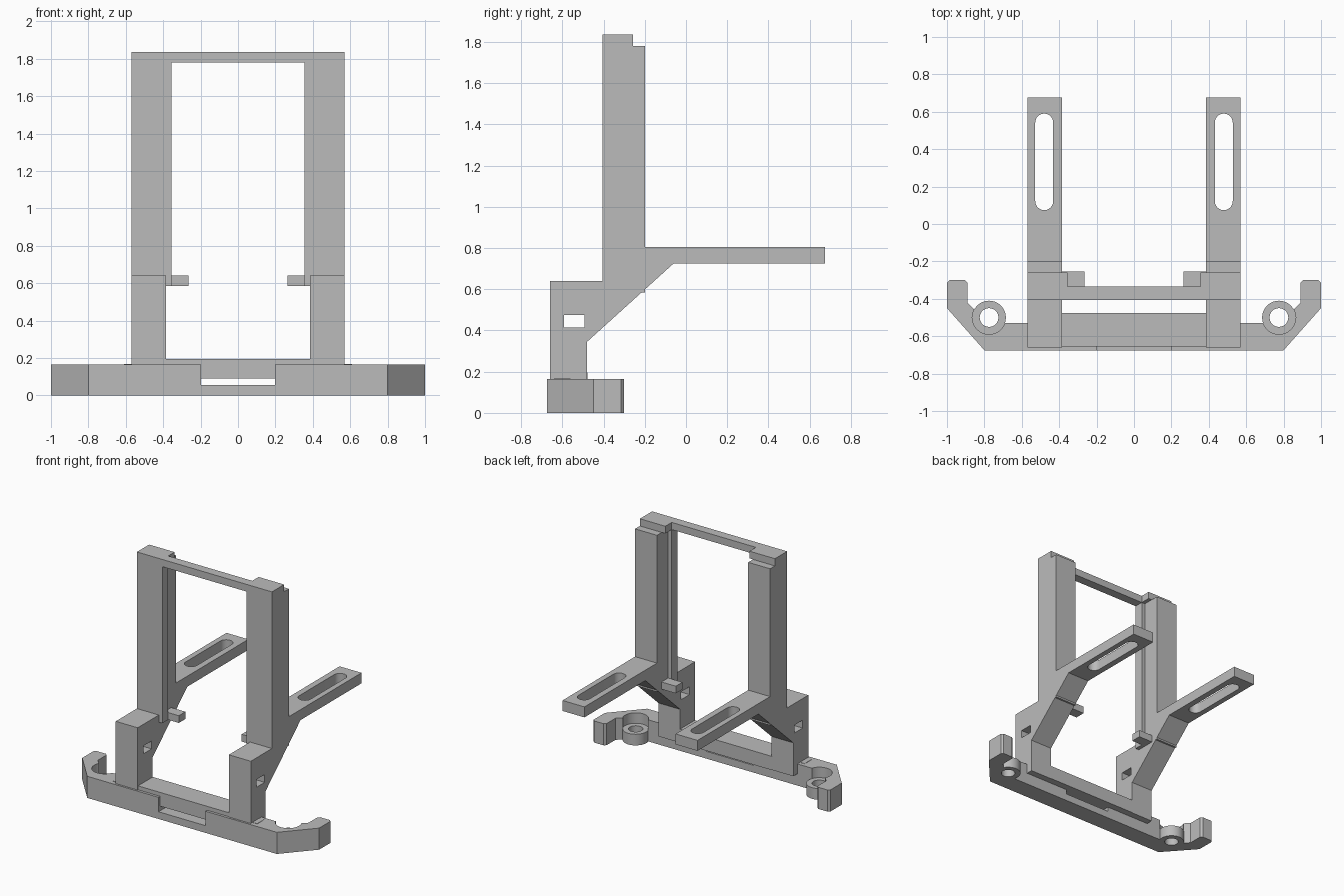
import bpy, bmesh, math
from mathutils import Vector

if "Cube" in bpy.data.objects:
    bpy.data.objects.remove(bpy.data.objects["Cube"], do_unlink=True)

grey = bpy.data.materials.new("plain_grey")
grey.use_nodes = True
grey.diffuse_color = (0.5, 0.5, 0.5, 1)
grey.node_tree.nodes["Principled BSDF"].inputs["Base Color"].default_value = (0.5, 0.5, 0.5, 1)


def prism(name, points, low, high, axis="z"):
    """Extrude a closed outline along z (x, y points) or along x (y, z points)."""
    def place(p, h):
        return Vector((p[0], p[1], h)) if axis == "z" else Vector((h, p[0], p[1]))
    bm = bmesh.new()
    face = bm.faces.new([bm.verts.new(place(p, low)) for p in points])
    extruded = bmesh.ops.extrude_face_region(bm, geom=[face])["geom"]
    moved = [g for g in extruded if isinstance(g, bmesh.types.BMVert)]
    bmesh.ops.translate(bm, verts=moved, vec=place((0, 0), high - low))
    bmesh.ops.recalc_face_normals(bm, faces=bm.faces)
    mesh = bpy.data.meshes.new(name)
    bm.to_mesh(mesh)
    bm.free()
    mesh.materials.append(grey)
    obj = bpy.data.objects.new(name, mesh)
    bpy.context.collection.objects.link(obj)
    return obj


def box(name, x, y, z):
    corners = [(x[0], y[0]), (x[1], y[0]), (x[1], y[1]), (x[0], y[1])]
    return prism(name, corners, z[0], z[1])


def oval(cx, y0, y1, r, n=16):
    """Circle outline when y0 equals y1, otherwise a round-ended slot."""
    pts = []
    for cy, start in ((y1, 0), (y0, math.pi)):
        last = n if y0 == y1 else n + 1
        for i in range(last):
            a = start + math.pi * i / n
            pts.append((cx + r * math.cos(a), cy + r * math.sin(a)))
    return pts


def combine(obj, other, operation):
    mod = obj.modifiers.new(operation, "BOOLEAN")
    mod.operation, mod.solver, mod.object = operation, "EXACT", other
    bpy.context.view_layer.objects.active = obj
    bpy.ops.object.modifier_apply(modifier=mod.name)
    bpy.data.objects.remove(other, do_unlink=True)


def smooth(obj):
    bpy.ops.object.select_all(action="DESELECT")
    obj.select_set(True)
    bpy.context.view_layer.objects.active = obj
    bpy.ops.object.shade_smooth_by_angle(angle=math.radians(30))


# Base bar with hooked ends
half = [(0.8, -0.675), (1, -0.45), (1, -0.315), (0.985, -0.3), (0.905, -0.3), (0.89, -0.315),
        (0.89, -0.42), (0.86, -0.45), (0.78, -0.53)]
base = prism("base_bar", half + [(-x, y) for x, y in reversed(half)], 0, 0.165)
combine(base, box("notch_cutter", (-0.198, 0.198), (-0.8, -0.4), (0.055, 0.3)), "DIFFERENCE")

# Sill between the uprights
box("sill", (-0.39, 0.39), (-0.655, -0.477), (0.09, 0.195))

# Top crossbar
box("top_crossbar", (-0.36, 0.36), (-0.405, -0.335), (1.78, 1.835))

bracket = [(-0.66, 0.09), (-0.66, 0.64), (-0.405, 0.64), (-0.405, 0.805), (0.675, 0.805),
           (0.675, 0.725), (-0.06, 0.725), (-0.48, 0.345), (-0.48, 0.09)]
column = [(0.355, -0.405), (0.57, -0.405), (0.57, -0.2), (0.385, -0.2), (0.385, -0.335), (0.355, -0.335)]

for side, s in (("left", 1), ("right", -1)):
    # Screw eye sunk in the base end
    c = 0.775 * s
    combine(base, prism("eye_cutter", oval(c, -0.5, -0.5, 0.09), -0.1, 0.3), "DIFFERENCE")
    eye = prism(side + "_screw_eye", oval(c, -0.5, -0.5, 0.09), 0, 0.085)
    combine(eye, prism("hole_cutter", oval(c, -0.5, -0.5, 0.05), -0.1, 0.3), "DIFFERENCE")
    smooth(eye)

    # Upright: leg with rear arm, grooved column, cap and panel stop
    upright = prism(side + "_upright", bracket, 0.385 * s, 0.57 * s, "x")
    combine(upright, prism("column", [(x * s, y) for x, y in column], 0.585, 1.78), "UNION")
    combine(upright, box("cap", (0.355 * s, 0.57 * s), (-0.405, -0.258), (1.78, 1.835)), "UNION")
    combine(upright, box("stop", (0.265 * s, 0.4 * s), (-0.335, -0.255), (0.585, 0.64)), "UNION")

    # Slot through the arm and window through the leg
    combine(upright, prism("slot_cutter", oval(0.48 * s, 0.122, 0.542, 0.048), 0.6, 0.9), "DIFFERENCE")
    combine(upright, box("window_cutter", (0.3 * s, 0.7 * s), (-0.592, -0.492), (0.415, 0.475)), "DIFFERENCE")
    smooth(upright)

    # Locking peg let into the base
    box(side + "_peg", (0.56 * s, 0.61 * s), (-0.64, -0.56), (0.09, 0.167))

smooth(base)
